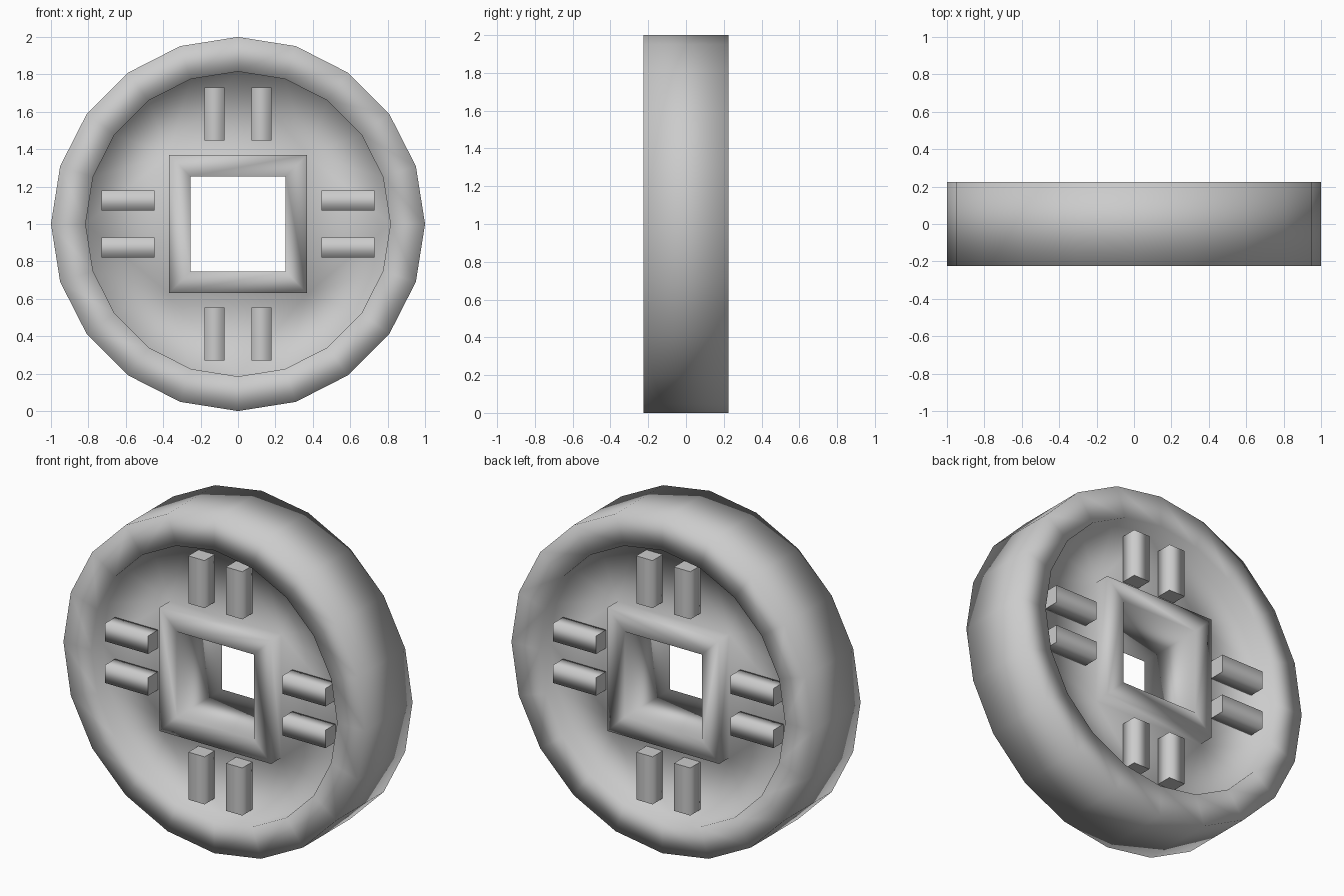
import bpy, bmesh
from math import cos, sin, pi, sqrt

if "Cube" in bpy.data.objects:
    bpy.data.objects.remove(bpy.data.objects["Cube"])

CZ = 1.0           # height of the disc centre
RIM_Y = 0.225      # half thickness of the rim
FLOOR_Y = 0.12     # half thickness of the recessed web
FRAME_Y = 0.215    # half thickness of frame and pegs
SIDES = 20


def make_object(name, bm):
    bmesh.ops.recalc_face_normals(bm, faces=bm.faces)
    mesh = bpy.data.meshes.new(name)
    bm.to_mesh(mesh)
    bm.free()
    obj = bpy.data.objects.new(name, mesh)
    bpy.context.collection.objects.link(obj)
    return obj


def ring(bm, r, y, n, start=0.0):
    return [bm.verts.new((r * cos(start + 2 * pi * i / n), y,
                          CZ + r * sin(start + 2 * pi * i / n))) for i in range(n)]


def bridge(bm, a, b):
    n = len(a)
    for i in range(n):
        j = (i + 1) % n
        bm.faces.new((a[i], a[j], b[j], b[i]))


# Wheel body: round rim, recessed web and square frame on both sides
bm = bmesh.new()
ends = []
for s in (-1, 1):
    outer = ring(bm, 1.0, s * RIM_Y, SIDES)
    inner = ring(bm, 0.815, s * RIM_Y, SIDES)
    floor = ring(bm, 0.815, s * FLOOR_Y, SIDES)
    base = ring(bm, 0.37 * sqrt(2), s * FLOOR_Y, 4, pi / 4)
    top = ring(bm, 0.37 * sqrt(2), s * FRAME_Y, 4, pi / 4)
    hole = ring(bm, 0.255 * sqrt(2), s * FRAME_Y, 4, pi / 4)
    bridge(bm, outer, inner)
    bridge(bm, inner, floor)
    bridge(bm, base, top)
    bridge(bm, top, hole)
    # web between the round rim and the square frame
    q = SIDES // 4
    for k in range(4):
        for i in range(k * q, k * q + q):
            bm.faces.new((floor[i], floor[(i + 1) % SIDES], base[k]))
        bm.faces.new((floor[(k * q + q) % SIDES], base[(k + 1) % 4], base[k]))
    ends.append((outer, hole))
bridge(bm, ends[0][0], ends[1][0])   # tread
bridge(bm, ends[0][1], ends[1][1])   # hole walls
for f in bm.faces:
    f.smooth = True
make_object("wheel_body", bm)


# Pegs: pairs of small bars around the frame, on front and back
def add_peg(name, x, z, sx, sz, side):
    bm = bmesh.new()
    bmesh.ops.create_cube(bm, size=1)
    y0, y1 = FLOOR_Y - 0.01, FRAME_Y
    for v in bm.verts:
        v.co = (x + v.co.x * sx, side * ((y0 + y1) / 2 + v.co.y * (y1 - y0)),
                z + v.co.z * sz)
    bm.normal_update()
    for f in bm.faces:
        along = abs(f.normal.x) if sx > sz else abs(f.normal.z)
        f.smooth = along < 0.5          # end caps stay flat
    make_object(name, bm)


LONG, WIDE, DIST, OFF = 0.285, 0.108, 0.588, 0.125
for side, label in ((-1, "front"), (1, "back")):
    for d in (-1, 1):
        for o in (-1, 1):
            add_peg(label + "_side_peg", d * DIST, CZ + o * OFF, LONG, WIDE, side)
            add_peg(label + "_upright_peg", o * OFF, CZ + d * DIST, WIDE, LONG, side)
